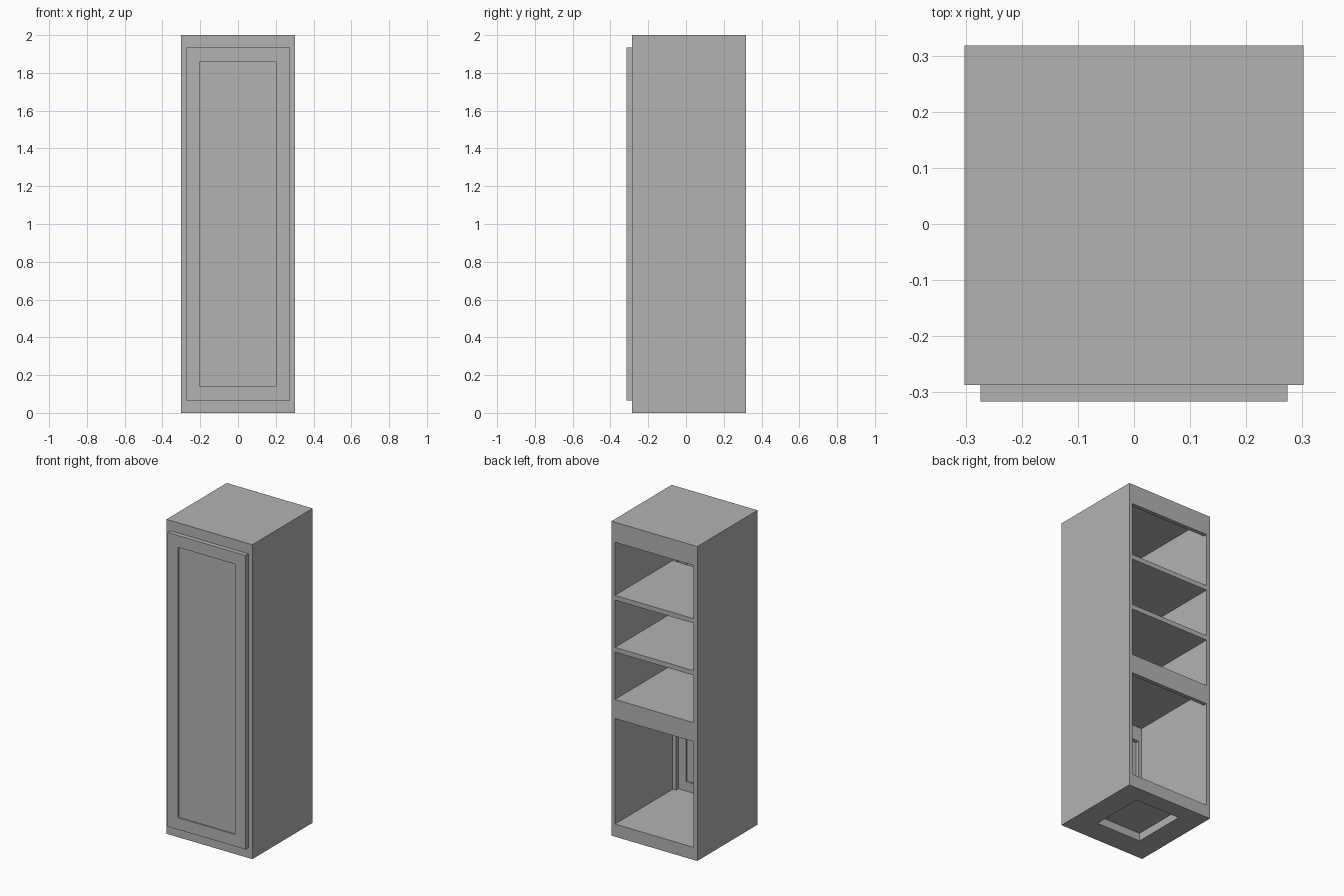
import bpy

default = bpy.data.objects.get("Cube")
if default:
    bpy.data.objects.remove(default, do_unlink=True)

grey = bpy.data.materials.new("plain_grey")
grey.use_nodes = True
COLOUR = (0.45, 0.45, 0.45, 1)
grey.diffuse_color = COLOUR
grey.node_tree.nodes["Principled BSDF"].inputs["Base Color"].default_value = COLOUR


def box(name, x, y, z):
    """Box from (low, high) ranges on each axis."""
    spans = (x, y, z)
    bpy.ops.mesh.primitive_cube_add(size=1)
    ob = bpy.context.object
    ob.name = name
    centre = [(a + b) / 2 for a, b in spans]
    size = [b - a for a, b in spans]
    for v in ob.data.vertices:
        v.co = [c + p * s for c, p, s in zip(centre, v.co, size)]
    ob.data.materials.append(grey)
    return ob


W, FRONT, BACK, H = 0.302, -0.287, 0.318, 2.0
T = 0.025                       # board thickness
IN = W - T                      # inner half width
INNER_FRONT = FRONT + T
FLOOR, MID_LOW, MID_TOP, HEAD = 0.08, 0.752, 0.873, 1.873
STILE = 0.255                   # half width of the door opening

# Carcass sides and top
for name, s in (("left", 1), ("right", -1)):
    box(name + "_side", sorted((s * IN, s * W)), (FRONT, BACK), (0, H))
    box(name + "_front_stile", sorted((s * STILE, s * IN)),
        (FRONT, INNER_FRONT), (FLOOR, H - T))
box("top_panel", (-IN, IN), (FRONT, BACK), (H - T, H))

# Shelves, with their upper faces at the given heights
box("floor_shelf", (-IN, IN), (FRONT, BACK), (0.05, FLOOR))
for i, z in enumerate((MID_TOP, 1.204, 1.535)):
    box(f"shelf_{i + 1}", (-IN, IN), (INNER_FRONT, BACK), (z - 0.03, z))

# Rails across the back and the front opening
box("back_top_rail", (-IN, IN), (BACK - T, BACK), (HEAD, H - T))
box("back_middle_rail", (-IN, IN), (BACK - T, BACK), (MID_LOW, MID_TOP - 0.03))
box("front_top_rail", (-STILE, STILE), (FRONT, INNER_FRONT), (HEAD, H - T))
box("front_middle_rail", (-STILE, STILE), (FRONT, INNER_FRONT), (MID_LOW, MID_TOP))

# Base frame with a square opening underneath
HX, HY0, HY1 = 0.157, -0.138, 0.21
box("base_front", (-IN, IN), (FRONT, HY0), (0, 0.05))
box("base_back", (-IN, IN), (HY1, BACK), (0, 0.05))
box("base_left", (HX, IN), (HY0, HY1), (0, 0.05))
box("base_right", (-IN, -HX), (HY0, HY1), (0, 0.05))

# Door slab with a recessed panel on both faces
door = box("door", (-0.274, 0.274), (-0.316, FRONT), (0.065, 1.935))
for face, y in (("front", -0.316), ("back", FRONT)):
    depth = 0.009
    cutter = box(f"door_{face}_cutter", (-0.2, 0.2), (y - depth, y + depth), (0.14, 1.86))
    cutter.hide_render = True
    cutter.hide_set(True)
    cutter.display_type = 'WIRE'
    cut = door.modifiers.new(face + "_recess", 'BOOLEAN')
    cut.operation = 'DIFFERENCE'
    cut.solver = 'EXACT'
    cut.object = cutter
